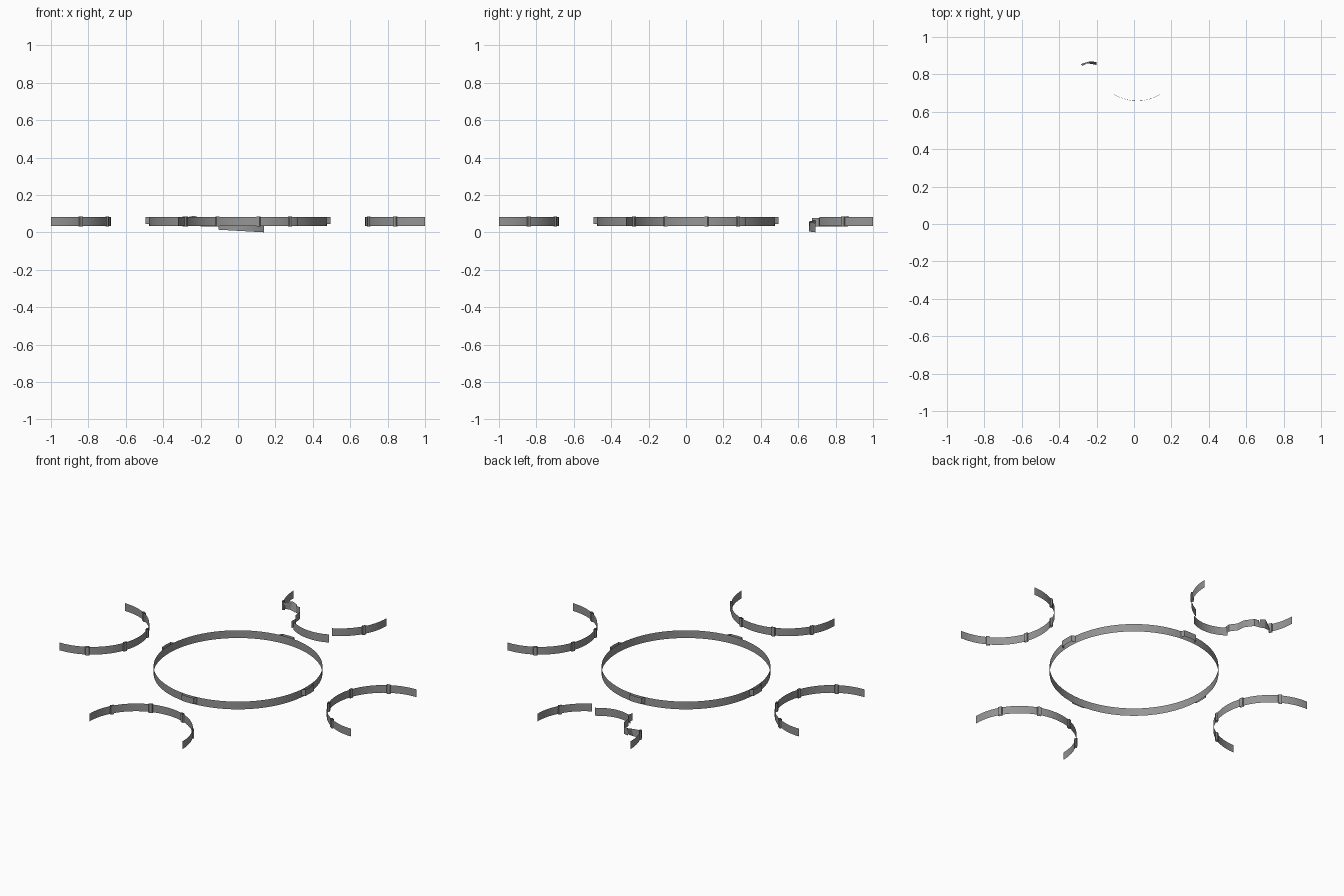
import bpy, bmesh
from math import sin, cos, radians

if "Cube" in bpy.data.objects:
    bpy.data.objects.remove(bpy.data.objects["Cube"])

Z0, Z1 = 0.034, 0.082      # bottom and top of the rails
RING_R, ARC_R = 0.475, 0.32

grey = bpy.data.materials.new("dark_grey")
grey.diffuse_color = (0.3, 0.3, 0.3, 1)
grey.use_nodes = True
grey.node_tree.nodes["Principled BSDF"].inputs["Base Color"].default_value = grey.diffuse_color


def strips(name, rows):
    """Thin upright ribbons; every row is a list of (bottom, top) point pairs."""
    bm = bmesh.new()
    for row in rows:
        pairs = [(bm.verts.new(a), bm.verts.new(b)) for a, b in row]
        for (a, b), (c, d) in zip(pairs, pairs[1:]):
            bm.faces.new((a, c, d, b))
    bmesh.ops.remove_doubles(bm, verts=bm.verts, dist=1e-5)
    me = bpy.data.meshes.new(name)
    bm.to_mesh(me)
    bm.free()
    me.materials.append(grey)
    ob = bpy.data.objects.new(name, me)
    bpy.context.collection.objects.link(ob)
    bpy.context.view_layer.objects.active = ob
    ob.select_set(True)
    bpy.ops.object.shade_smooth_by_angle(angle=radians(30))
    ob.select_set(False)
    return ob


def upright(points, z0=Z0, z1=Z1):
    return [((x, y, z0), (x, y, z1)) for x, y in points]


def polar(c, r, deg):
    return c[0] + r * cos(radians(deg)), c[1] + r * sin(radians(deg))


def arc(c, r, a0, a1, n):
    return upright([polar(c, r, a0 + (a1 - a0) * i / n) for i in range(n + 1)])


def clip(c, r, deg, half, out, z0, z1):
    """Bracket that steps out from the rail and back again."""
    return upright([polar(c, r, deg - half), polar(c, r + out, deg - half * .8),
                    polar(c, r + out, deg), polar(c, r + out, deg + half * .8),
                    polar(c, r, deg + half)], z0, z1)


def joints(c, angles):
    """Narrow joint sleeves seen on both sides of a rail."""
    return [clip(c, ARC_R, a, 2.2, s * 0.007, 0.031, 0.084) for a in angles for s in (1, -1)]


# central ring with four outer brackets
strips("centre_ring", [arc((0, 0), RING_R, 0, 360, 72)])
strips("ring_brackets", [clip((0, 0), RING_R, a, 6, 0.02, 0.044, 0.082)
                         for a in (0, 90, 180, 270)])

# three intact half-round rails with joint sleeves
for name, c, face in (("front", (0, -1), 90), ("left", (-1, 0), 0), ("right", (1, 0), 180)):
    strips(name + "_rail", [arc(c, ARC_R, face - 90, face + 90, 36)])
    strips(name + "_rail_joints", joints(c, [face + a for a in (-60, -20, 20, 60)]))

# broken back rail: standing ends
B = (0, 1)
strips("back_rail_ends", [arc(B, ARC_R, 297, 360, 14), arc(B, ARC_R, 180, 206, 6)])
strips("back_rail_joints", joints(B, (330, 207)))

# fallen middle panel, sloping down to the ground on the right
fallen = []
for i in range(9):
    t = i / 8
    x = -0.105 + 0.245 * t
    y = 0.657 + 0.035 * (2 * t - 1) ** 2
    low = 0.014 * (1 - t)
    fallen.append(((x, y, low), (x, y + 0.001, low + 0.05)))
strips("fallen_panel", [fallen])

# bent left panel and the loose flap beside it
bent = upright([(-0.20, 0.856), (-0.17, 0.85), (-0.135, 0.80), (-0.13, 0.75),
                (-0.10, 0.71), (-0.105, 0.675)], 0.031, 0.076)
flap = [((-0.285, 0.855, 0.036), (-0.275, 0.845, 0.08)),
        ((-0.24, 0.858, 0.038), (-0.235, 0.870, 0.088)),
        ((-0.20, 0.85, 0.034), (-0.20, 0.866, 0.078))]
strips("bent_panel", [bent])
strips("loose_flap", [flap])
